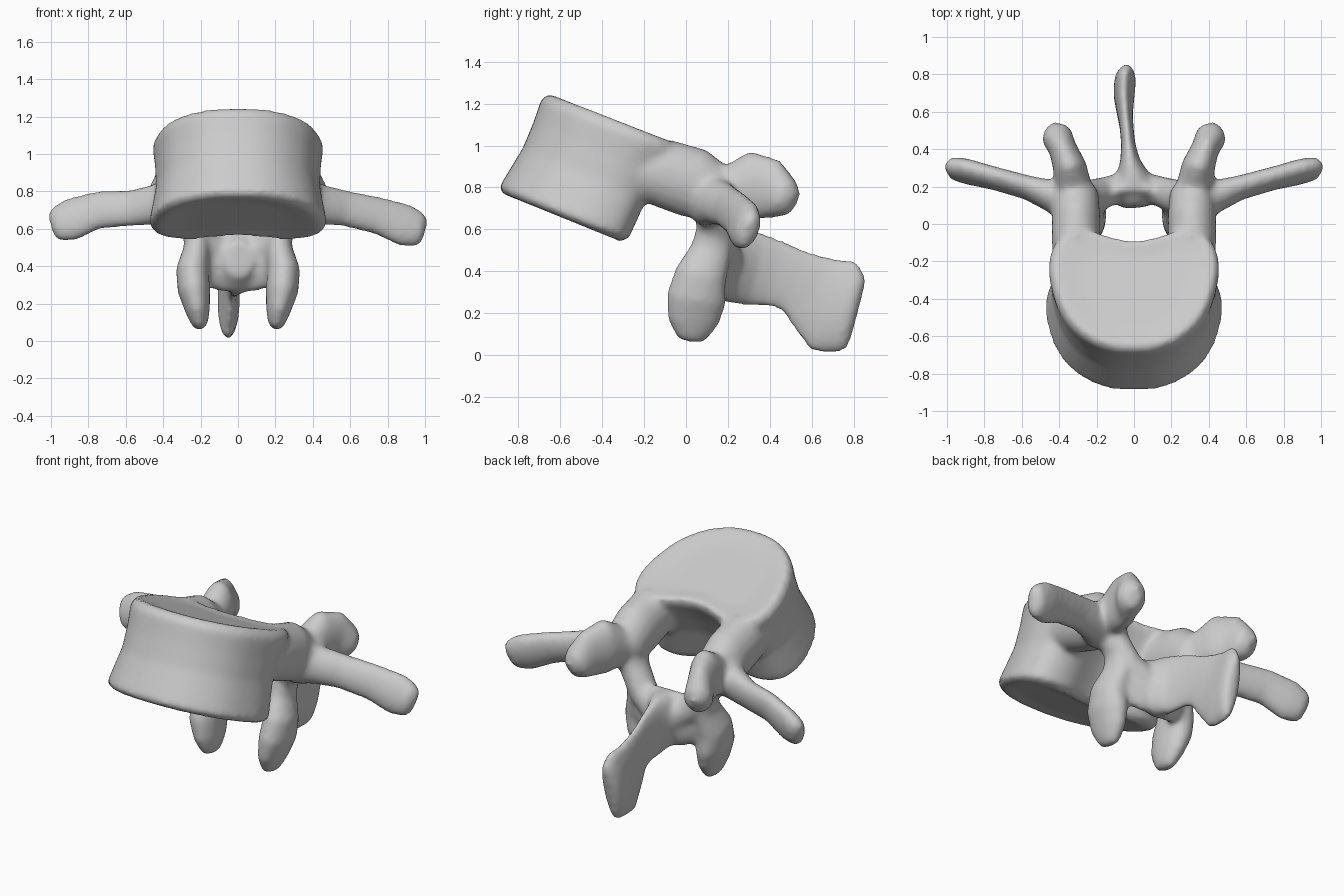
import bpy, bmesh
from math import cos, sin, tau
from mathutils import Vector

cube = bpy.data.objects.get("Cube")
if cube:
    bpy.data.objects.remove(cube, do_unlink=True)

bm = bmesh.new()
X, Y, Z = Vector((1, 0, 0)), Vector((0, 1, 0)), Vector((0, 0, 1))


def loft(rings):
    """Closed skin through rings of equal point count."""
    loops = [[bm.verts.new(p) for p in ring] for ring in rings]
    faces = [bm.faces.new(loops[0]), bm.faces.new(loops[-1])]
    n = len(loops[0])
    for a, b in zip(loops, loops[1:]):
        for i in range(n):
            j = (i + 1) % n
            faces.append(bm.faces.new((a[i], a[j], b[j], b[i])))
    bmesh.ops.recalc_face_normals(bm, faces=faces)


def limb(nodes, wide, side=1, sides=20):
    """Oval tube with domed ends; each node is x, y, z, half width, half thickness."""
    pts = [Vector((x * side, y, z)) for x, y, z, w, t in nodes]
    rings = []
    last = len(nodes) - 1
    for i, (p, node) in enumerate(zip(pts, nodes)):
        d = (pts[min(i + 1, last)] - pts[max(i - 1, 0)]).normalized()
        thin = d.cross(wide).normalized()
        broad = thin.cross(d)
        w, t = node[3:]

        def ring(shrink, shift):
            return [p + d * shift + broad * (w - shrink * t) * cos(tau * k / sides)
                    + thin * t * (1 - shrink) * sin(tau * k / sides)
                    for k in range(sides)]
        if i == 0:
            rings.append(ring(0.5, -0.6 * t))
        rings.append(ring(0, 0))
        if i == last:
            rings.append(ring(0.5, 0.6 * t))
    loft(rings)


def rounded(points):
    """Cut every corner of a closed outline."""
    result = []
    for p, q in zip(points, points[1:] + points[:1]):
        result += [p.lerp(q, .25), p.lerp(q, .75)]
    return result


# Vertebral body: kidney outline lofted along a backward leaning axis
half = [(0, -1.01), (.3, -.98), (.6, -.79), (.85, -.43), (.98, .1), (1, .5),
        (.9, .85), (.58, .97), (.25, .82), (0, .76)]
outline = [Vector(p) for p in half + [(-x, y) for x, y in half[-2:0:-1]]]
outline = rounded(rounded(outline))
low, high = Vector((0, -.585, .65)), Vector((0, -.335, 1.125))
lean = (high - low).normalized()
body_rings = []
for t, s, dish in [(0, .6, .015), (0, .92, 0), (.05, 1.02, 0), (.2, .99, 0), (.45, .94, 0),
                   (.7, .95, 0), (.92, .98, 0), (1, .92, 0), (1, .6, -.015)]:
    c = low.lerp(high, t) + lean * dish
    slope = Vector((0, .31, -.125)).lerp(Vector((0, .345, -.135)), t)
    body_rings.append([c + X * (.47 * s * p.x) + slope * (s * p.y) for p in outline])
loft(body_rings)

for s in (1, -1):
    drop = .015 * s
    # Pedicle
    limb([(.31, -.24, .88, .13, .12), (.31, -.1, .865, .165, .13),
          (.31, .04, .82, .17, .13), (.31, .17, .76, .13, .12)], Z, s)
    # Superior articular process, ending in a broad blunt face
    limb([(.31, .08, .8, .12, .11), (.325, .2, .785, .125, .10),
          (.345, .31, .81, .165, .09), (.38, .40, .79, .15, .075),
          (.415, .475, .745, .10, .085)], Z, s)
    # Transverse process
    limb([(.34, .11, .75, .14, .11), (.44, .15, .73, .11, .085),
          (.57, .195, .71, .10, .062), (.75, .245, .685 - drop, .105, .058),
          (.89, .28, .635 - drop, .12, .062), (.965, .295, .61 - drop, .10, .058)],
         Z + Y * .3, s)
    # Lamina, sweeping down towards the midline
    limb([(.30, .12, .78, .10, .08), (.25, .14, .64, .095, .08),
          (.17, .165, .52, .085, .08), (.05, .20, .44, .075, .09)], Y, s)
    # Inferior articular process
    limb([(.23, .14, .62, .085, .065), (.22, .12, .5, .10, .07),
          (.245, .07, .38, .125, .088), (.235, .05, .27, .145, .088),
          (.215, .035, .16, .125, .066), (.205, .03, .09, .08, .045)], Y, s)

# Plate joining the laminae
limb([(-.22, .13, .44, .13, .06), (-.1, .18, .43, .165, .06), (0, .2, .43, .175, .065),
      (.1, .18, .43, .165, .06), (.22, .13, .44, .13, .06)], Z)

# Spinous process: thin blade flaring from the roof to a thickened end
limb([(0, .18, .43, .17, .15), (-.005, .24, .425, .18, .10), (-.02, .33, .41, .18, .055),
      (-.03, .42, .39, .165, .038), (-.04, .52, .355, .155, .037),
      (-.05, .61, .30, .195, .044), (-.053, .71, .23, .245, .058),
      (-.045, .785, .21, .205, .058)], Z)

mesh = bpy.data.meshes.new("vertebra_parts")
bm.to_mesh(mesh)
bm.free()
bone = bpy.data.objects.new("vertebra", mesh)
bpy.context.collection.objects.link(bone)

# Fuse the parts into one skin and soften the joins
remesh = bone.modifiers.new("fuse", 'REMESH')
remesh.mode = 'VOXEL'
remesh.voxel_size = .016
remesh.use_smooth_shade = True
smooth = bone.modifiers.new("soften", 'SMOOTH')
smooth.factor = .5
smooth.iterations = 12

# Plain grey bone
grey = bpy.data.materials.new("bone_grey")
grey.use_nodes = True
colour = (.6, .6, .6, 1)
grey.diffuse_color = colour
grey.node_tree.nodes["Principled BSDF"].inputs["Base Color"].default_value = colour
mesh.materials.append(grey)
